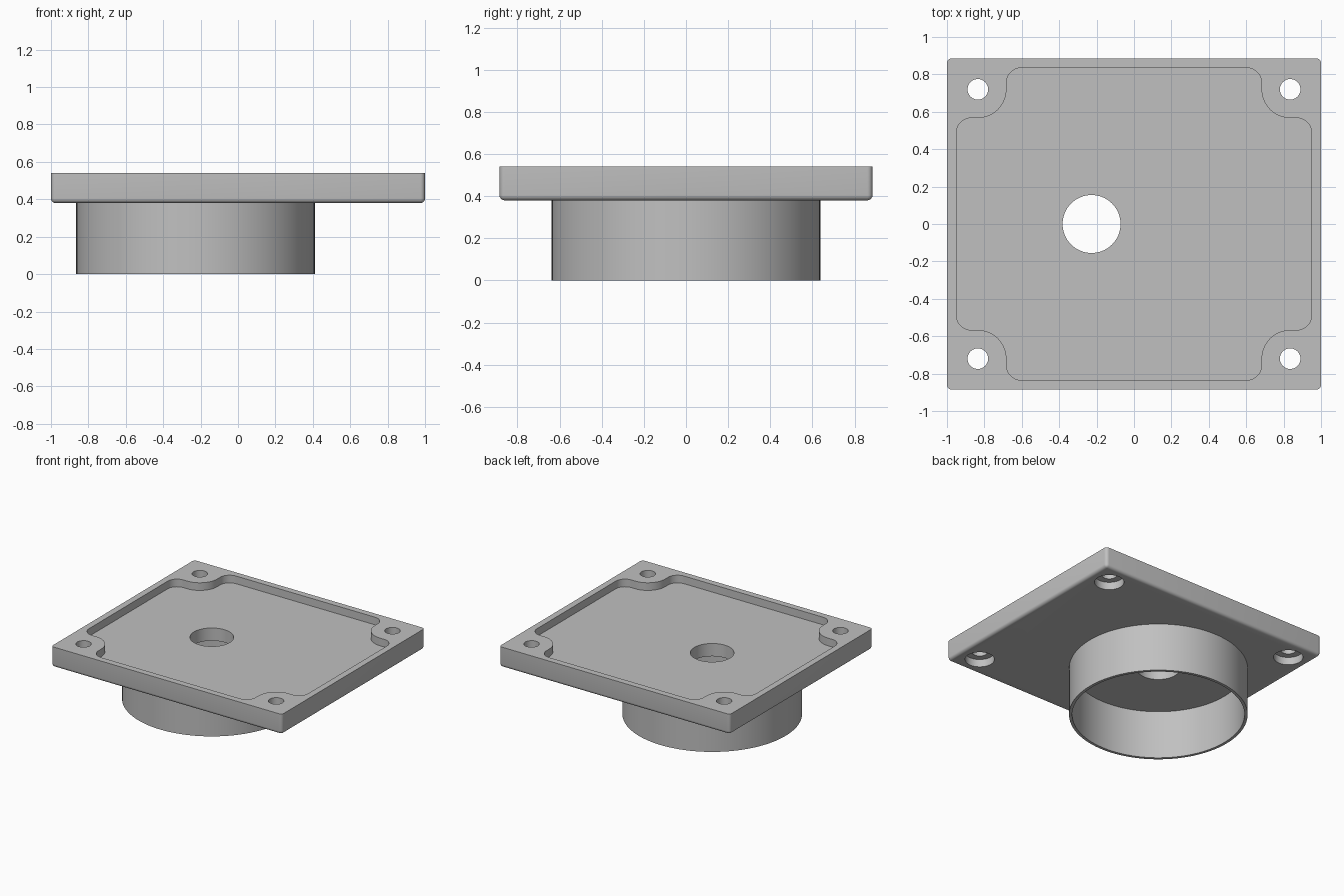
import bpy, bmesh
from math import cos, sin, pi, radians

if "Cube" in bpy.data.objects:
    bpy.data.objects.remove(bpy.data.objects["Cube"], do_unlink=True)

# Main dimensions
HALF_X, HALF_Y = 1.0, 0.885
PLATE_BOTTOM, PLATE_TOP = 0.38, 0.54
FLOOR = 0.48                      # pocket floor height
SCREW_X, SCREW_Y = 0.835, 0.72
COLLAR_X, COLLAR_R, WALL = -0.227, 0.638, 0.022

grey = bpy.data.materials.new("plain_grey")
grey.use_nodes = True
grey.diffuse_color = (0.53, 0.53, 0.53, 1)
grey.node_tree.nodes["Principled BSDF"].inputs["Base Color"].default_value = grey.diffuse_color


def make_object(name, bm):
    bmesh.ops.recalc_face_normals(bm, faces=bm.faces)
    mesh = bpy.data.meshes.new(name)
    bm.to_mesh(mesh)
    bm.free()
    mesh.materials.append(grey)
    obj = bpy.data.objects.new(name, mesh)
    bpy.context.collection.objects.link(obj)
    return obj


def arc(cx, cy, r, start, end, steps):
    angles = [radians(start + (end - start) * i / steps) for i in range(steps + 1)]
    return [(cx + r * cos(a), cy + r * sin(a)) for a in angles]


def circle(cx, cy, r, sides=64):
    return arc(cx, cy, r, 0, 360, sides)[:-1]


def prism(name, outline, z0, z1):
    bm = bmesh.new()
    face = bm.faces.new([bm.verts.new((x, y, z0)) for x, y in outline])
    top = bmesh.ops.extrude_face_region(bm, geom=[face])["geom"]
    bmesh.ops.translate(bm, vec=(0, 0, z1 - z0),
                        verts=[v for v in top if isinstance(v, bmesh.types.BMVert)])
    return make_object(name, bm)


def cut(target, cutter):
    cutter.hide_render = True
    mod = target.modifiers.new("cut", "BOOLEAN")
    mod.operation, mod.solver, mod.object = "DIFFERENCE", "EXACT", cutter
    bpy.context.view_layer.objects.active = target
    bpy.ops.object.modifier_apply(modifier=mod.name)
    bpy.data.objects.remove(cutter, do_unlink=True)


def smooth(obj):
    bpy.ops.object.select_all(action="DESELECT")
    obj.select_set(True)
    bpy.context.view_layer.objects.active = obj
    bpy.ops.object.shade_smooth_by_angle(angle=radians(30))


# Plate with rounded upright and lower edges
bm = bmesh.new()
bmesh.ops.create_cube(bm, size=1)
for v in bm.verts:
    v.co.x *= 2 * HALF_X
    v.co.y *= 2 * HALF_Y
    v.co.z = PLATE_TOP if v.co.z > 0 else PLATE_BOTTOM
rounded = [e for e in bm.edges if any(v.co.z < PLATE_TOP - 0.01 for v in e.verts)]
bmesh.ops.bevel(bm, geom=rounded, offset=0.025, segments=5, profile=0.5, affect="EDGES")
plate = make_object("mounting_plate", bm)

# Pocket outline: one corner stepping around its screw boss, mirrored to all four
FILLET, BOSS = 0.08, 0.153
IN_X, IN_Y = 0.95, 0.835
corner = (arc(IN_X - FILLET, SCREW_Y - BOSS - FILLET, FILLET, 0, 90, 10)
          + arc(SCREW_X, SCREW_Y, BOSS, 270, 180, 14)
          + arc(SCREW_X - BOSS - FILLET, IN_Y - FILLET, FILLET, 0, 90, 10))
pocket = (corner + [(-x, y) for x, y in reversed(corner)]
          + [(-x, -y) for x, y in corner] + [(x, -y) for x, y in reversed(corner)])
cut(plate, prism("pocket_cutter", pocket, FLOOR, PLATE_TOP + 0.1))

# Centre hole above the collar
cut(plate, prism("cable_hole_cutter", circle(COLLAR_X, 0, 0.155), 0.2, 0.7))

# Screw holes, counterbored from below
for sx in (-1, 1):
    for sy in (-1, 1):
        x, y = sx * SCREW_X, sy * SCREW_Y
        cut(plate, prism("screw_cutter", circle(x, y, 0.055, 40), 0.2, 0.7))
        cut(plate, prism("counterbore_cutter", circle(x, y, 0.105, 48), 0.2, 0.44))
smooth(plate)

# Thin round collar under the plate
collar = prism("round_collar", circle(COLLAR_X, 0, COLLAR_R, 96), 0, PLATE_BOTTOM + 0.01)
cut(collar, prism("bore_cutter", circle(COLLAR_X, 0, COLLAR_R - WALL, 96), -0.1, 0.6))
smooth(collar)
